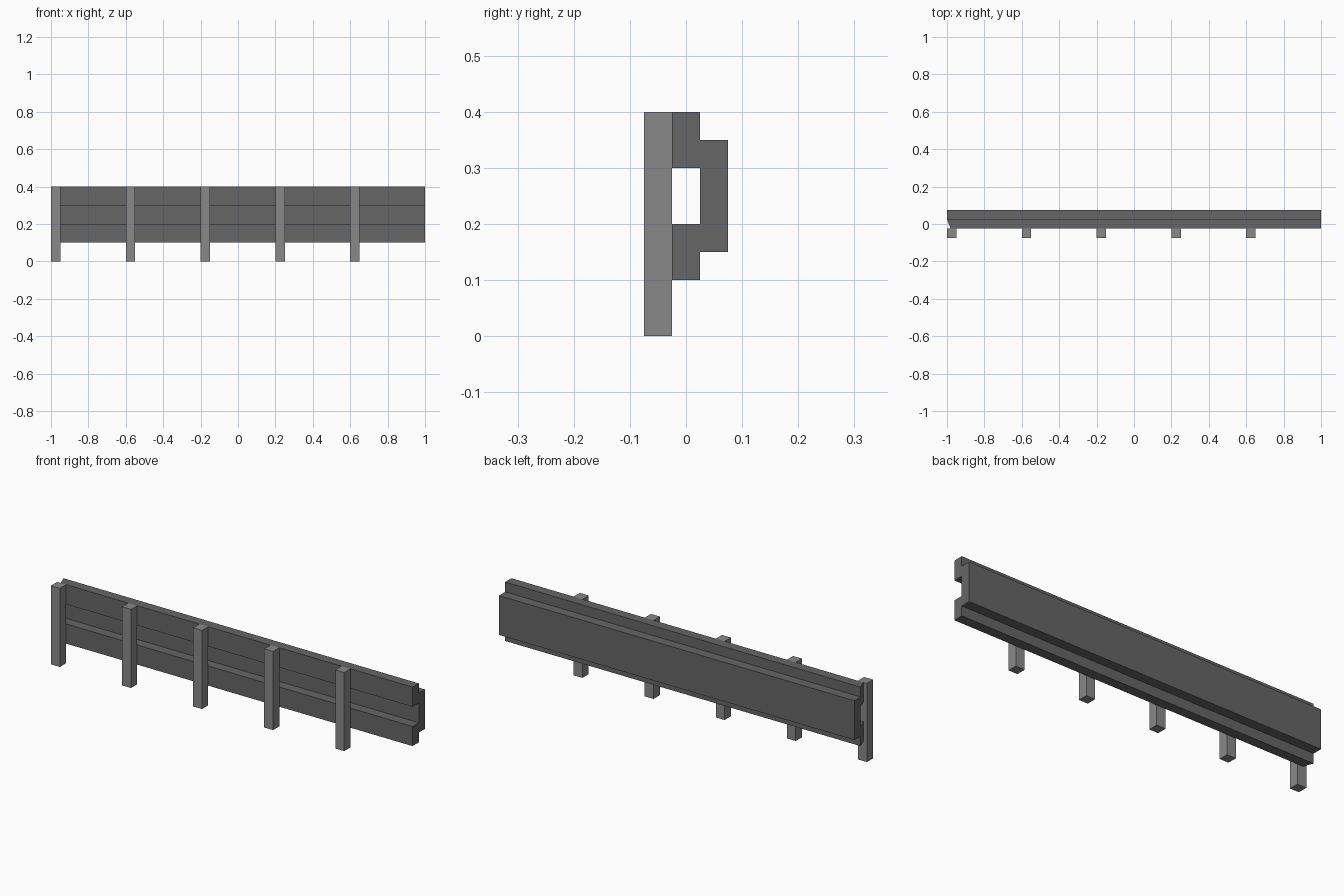
import bpy
import bmesh
from mathutils import Vector

cube = bpy.data.objects.get("Cube")
if cube:
    bpy.data.objects.remove(cube, do_unlink=True)


def material(name, grey):
    mat = bpy.data.materials.new(name)
    mat.use_nodes = True
    colour = (grey, grey, grey, 1)
    mat.diffuse_color = colour
    mat.node_tree.nodes["Principled BSDF"].inputs["Base Color"].default_value = colour
    return mat


def extrude(name, profile, x0, x1, mat):
    """Sweep a (y, z) profile along x from x0 to x1."""
    bm = bmesh.new()
    face = bm.faces.new([bm.verts.new((x0, y, z)) for y, z in profile])
    swept = bmesh.ops.extrude_face_region(bm, geom=[face])["geom"]
    verts = [v for v in swept if isinstance(v, bmesh.types.BMVert)]
    bmesh.ops.translate(bm, verts=verts, vec=Vector((x1 - x0, 0, 0)))
    bmesh.ops.recalc_face_normals(bm, faces=bm.faces)
    mesh = bpy.data.meshes.new(name)
    bm.to_mesh(mesh)
    bm.free()
    mesh.materials.append(mat)
    obj = bpy.data.objects.new(name, mesh)
    bpy.context.collection.objects.link(obj)
    return obj


rail_grey = material("dark grey rail", 0.133)
post_grey = material("light grey post", 0.25)

# Rail: stepped channel, mirrored about its mid height
MID = 0.25
upper = [(0.075, 0.1), (0.025, 0.1), (0.025, 0.15), (-0.025, 0.15),
         (-0.025, 0.05), (0.025, 0.05)]
profile = [(y, MID + h) for y, h in upper]
profile += [(y, MID - h) for y, h in reversed(upper)]
rail = extrude("guard_rail", profile, -1, 1, rail_grey)

# Slightly trimmed flange tips behind the end post
for v in rail.data.vertices:
    if v.co.x < -0.99 and v.co.y < -0.02:
        v.co.x = -0.98

# Evenly spaced square posts in front of the rail
POST = 0.05
section = [(-0.075, 0), (-0.025, 0), (-0.025, 0.4), (-0.075, 0.4)]
for i in range(5):
    x = -1 + 0.4 * i
    extrude(f"post_{i + 1}", section, x, x + POST, post_grey)
